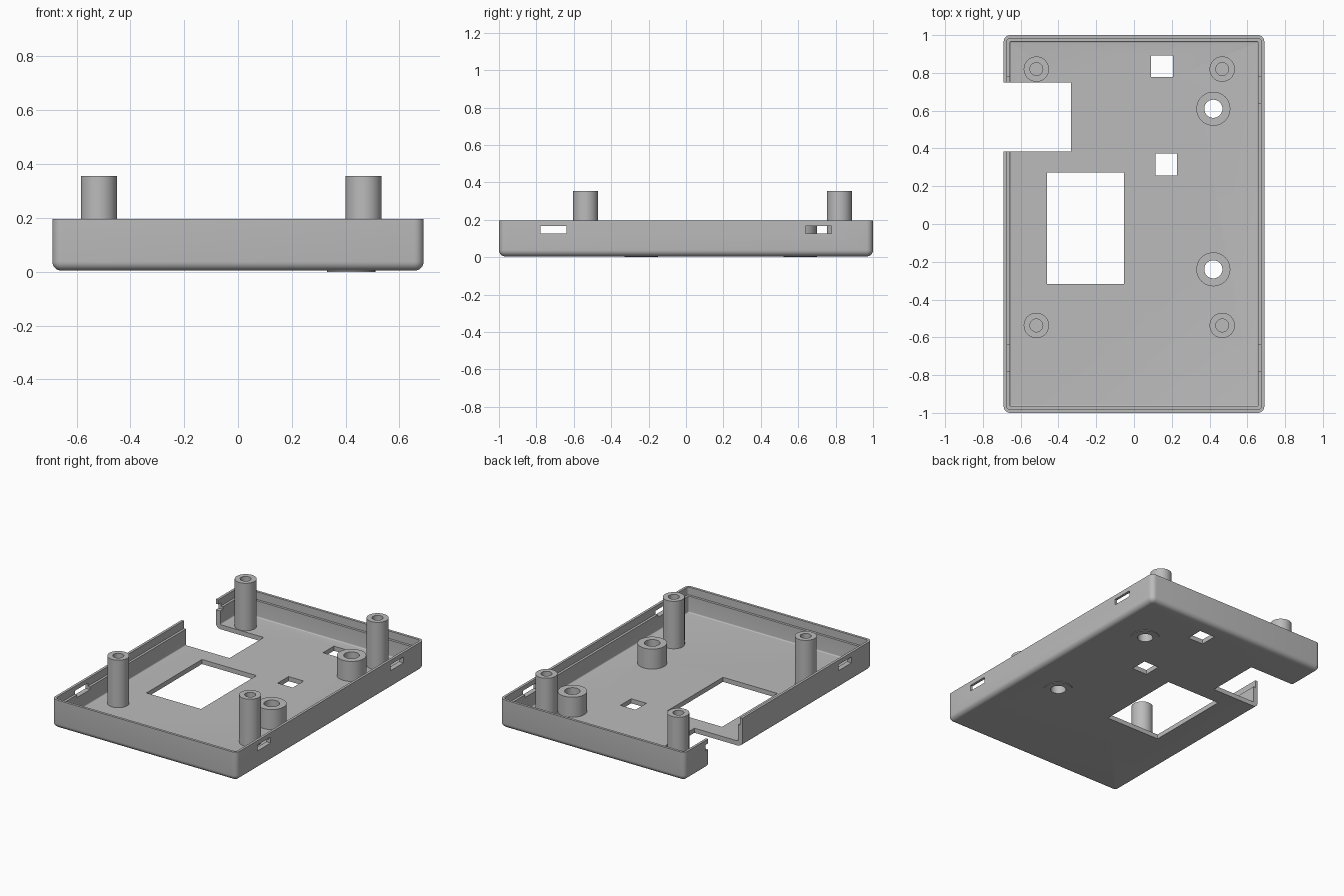
import bpy, bmesh, math
from mathutils import Vector

cube = bpy.data.objects.get("Cube")
if cube:
    bpy.data.objects.remove(cube, do_unlink=True)

# One plain grey plastic
grey = bpy.data.materials.new("grey plastic")
grey.use_nodes = True
colour = (0.5, 0.5, 0.5, 1)
grey.diffuse_color = colour
grey.node_tree.nodes["Principled BSDF"].inputs["Base Color"].default_value = colour

BASE, FLOOR, LEDGE, RIM, POST_TOP = 0.004, 0.035, 0.145, 0.197, 0.355


def finish(bm, name):
    bmesh.ops.recalc_face_normals(bm, faces=bm.faces)
    mesh = bpy.data.meshes.new(name)
    bm.to_mesh(mesh)
    bm.free()
    mesh.materials.append(grey)
    obj = bpy.data.objects.new(name, mesh)
    bpy.context.collection.objects.link(obj)
    return obj


def box(name, x0, x1, y0, y1, z0, z1, corner=0, bottom=0):
    """Box with optionally rounded upright edges and bottom rim."""
    bm = bmesh.new()
    bmesh.ops.create_cube(bm, size=1)
    low, high = Vector((x0, y0, z0)), Vector((x1, y1, z1))
    for v in bm.verts:
        v.co = (low + high) / 2 + v.co * (high - low)
    if corner:
        upright = [e for e in bm.edges if abs(e.verts[0].co.z - e.verts[1].co.z) > 1e-4]
        bmesh.ops.bevel(bm, geom=upright, offset=corner, segments=6, profile=0.5, affect='EDGES')
    if bottom:
        rim = [e for e in bm.edges if all(abs(v.co.z - z0) < 1e-5 for v in e.verts)]
        bmesh.ops.bevel(bm, geom=rim, offset=bottom, segments=6, profile=0.5, affect='EDGES')
    return finish(bm, name)


def lathe(name, profile, x, y, closed=False):
    bm = bmesh.new()
    verts = [bm.verts.new((r, 0, z)) for r, z in profile]
    pairs = list(zip(verts, verts[1:]))
    if closed:
        pairs.append((verts[-1], verts[0]))
    edges = [bm.edges.new(p) for p in pairs]
    bmesh.ops.spin(bm, geom=verts + edges, axis=(0, 0, 1), cent=(0, 0, 0),
                   angle=math.tau, steps=40, use_merge=False)
    bmesh.ops.remove_doubles(bm, verts=bm.verts, dist=1e-5)
    bmesh.ops.translate(bm, verts=bm.verts, vec=(x, y, 0))
    return finish(bm, name)


def cut(target, cutter):
    mod = target.modifiers.new("cut", 'BOOLEAN')
    mod.operation, mod.solver, mod.object = 'DIFFERENCE', 'EXACT', cutter
    bpy.context.view_layer.update()
    result = bpy.data.meshes.new_from_object(
        target.evaluated_get(bpy.context.evaluated_depsgraph_get()))
    target.modifiers.clear()
    target.data = result
    bpy.data.objects.remove(cutter, do_unlink=True)


def smooth(obj):
    bpy.ops.object.select_all(action='DESELECT')
    obj.select_set(True)
    bpy.context.view_layer.objects.active = obj
    bpy.ops.object.shade_smooth_by_angle(angle=math.radians(30))


# Tray: rounded shell, hollowed, with a stepped lip around the rim
tray = box("tray", -0.69, 0.69, -1, 1, BASE, RIM, corner=0.035, bottom=0.034)
cut(tray, box("cavity", -0.657, 0.657, -0.967, 0.967, FLOOR, 0.3, corner=0.008, bottom=0.0075))
cut(tray, box("lip_recess", -0.673, 0.673, -0.983, 0.983, LEDGE, 0.3, corner=0.018))

# Floor openings: display window, two button holes, and the side notch
for x0, x1, y0, y1 in [(-0.46, -0.053, -0.318, 0.273), (0.09, 0.206, 0.777, 0.893),
                       (0.115, 0.228, 0.258, 0.374), (-0.8, -0.333, 0.385, 0.75)]:
    cut(tray, box("opening", x0, x1, y0, y1, -0.1, 0.4))

# Latch slots through both long walls
for side in (-1, 1):
    for y in (-0.708, 0.708):
        x = side * 0.68
        cut(tray, box("slot", x - 0.05, x + 0.05, y - 0.07, y + 0.07, 0.127, 0.167))

# Short hollow bosses open through the floor
for label, y in (("front", -0.24), ("back", 0.61)):
    cut(tray, lathe("bore", [(0, -0.1), (0.07, -0.1), (0.07, 0.1), (0, 0.1)], 0.42, y))
    smooth(lathe(label + "_boss", [(0.048, 0), (0.09, 0), (0.09, 0.17), (0.048, 0.17)],
                 0.42, y, closed=True))
smooth(tray)

# Tall screw posts with blind holes
for side, x in (("right", -0.517), ("left", 0.467)):
    for end, y in (("front", -0.537), ("back", 0.82)):
        smooth(lathe(end + "_" + side + "_post",
                     [(0, 0.05), (0.034, 0.05), (0.034, POST_TOP), (0.067, POST_TOP),
                      (0.067, 0.02), (0, 0.02)], x, y))
